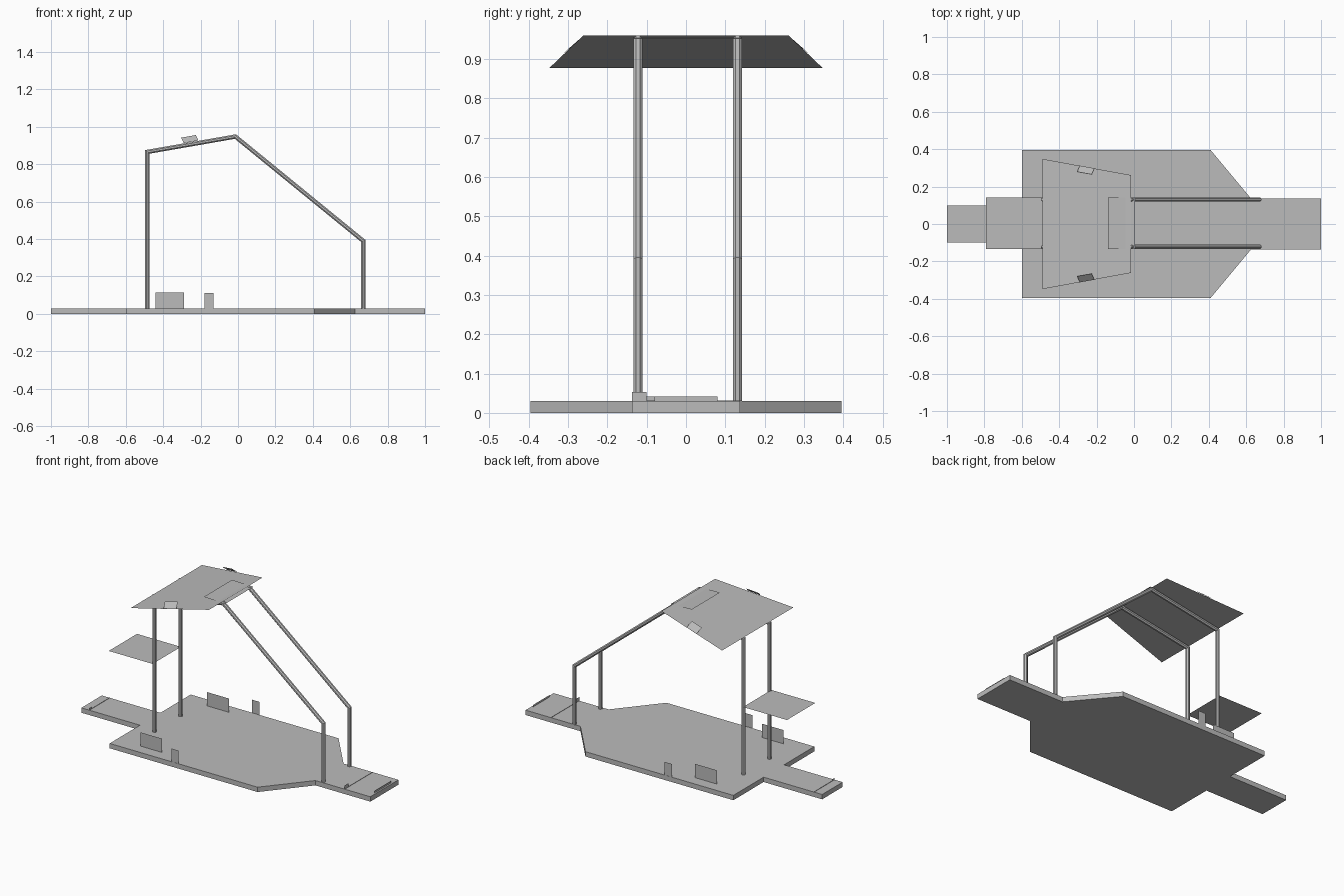
import bpy, bmesh, math
from mathutils import Vector

cube = bpy.data.objects.get("Cube")
if cube:
    bpy.data.objects.remove(cube, do_unlink=True)

grey = bpy.data.materials.new("plain grey")
grey.use_nodes = True
GREY = (0.5, 0.5, 0.5, 1)
grey.diffuse_color = GREY
grey.node_tree.nodes["Principled BSDF"].inputs["Base Color"].default_value = GREY

DECK = 0.03                     # deck thickness


def finish(name, bm):
    mesh = bpy.data.meshes.new(name)
    bm.to_mesh(mesh)
    bm.free()
    mesh.materials.append(grey)
    obj = bpy.data.objects.new(name, mesh)
    bpy.context.collection.objects.link(obj)
    return obj


def sheet(name, corners):
    """Thin flat panel through the given corners."""
    bm = bmesh.new()
    bm.faces.new([bm.verts.new(c) for c in corners])
    return finish(name, bm)


def upright_x(name, x0, x1, y, top):
    """Vertical panel running along x, standing on the deck."""
    return sheet(name, [(x0, y, DECK), (x1, y, DECK), (x1, y, top), (x0, y, top)])


def upright_y(name, x, y0, y1, top):
    """Vertical panel running along y, standing on the deck."""
    return sheet(name, [(x, y0, DECK), (x, y1, DECK), (x, y1, top), (x, y0, top)])


def tube(name, path, y, radius=0.0115, sides=8):
    """Mitred tube along an x-z path at a constant y."""
    bm = bmesh.new()
    pts = [Vector(p) for p in path]
    rings = []
    for i, p in enumerate(pts):
        a = (p - pts[i - 1]).normalized() if i else (pts[1] - p).normalized()
        b = (pts[i + 1] - p).normalized() if i < len(pts) - 1 else a
        na, nb = Vector((-a.y, a.x)), Vector((-b.y, b.x))
        mitre = (na + nb) / (1 + na.dot(nb))
        ring = []
        for k in range(sides):
            t = 2 * math.pi * (k + 0.5) / sides
            q = p + mitre * radius * math.cos(t) / math.cos(math.pi / sides)
            dy = radius * math.sin(t) / math.cos(math.pi / sides)
            ring.append(bm.verts.new((q.x, y + dy, q.y)))
        rings.append(ring)
    for r, s in zip(rings, rings[1:]):
        for k in range(sides):
            j = (k + 1) % sides
            bm.faces.new((r[k], r[j], s[j], s[k]))
    bm.faces.new(rings[0])
    bm.faces.new(rings[-1])
    bmesh.ops.recalc_face_normals(bm, faces=bm.faces)
    return finish(name, bm)


# Deck: half outline mirrored across the centre line, then extruded
half = [(-1, 0.1), (-0.6, 0.1), (-0.6, 0.395), (0.41, 0.395),
        (0.625, 0.137), (1, 0.137)]
outline = half + [(x, -y) for x, y in reversed(half)]
bm = bmesh.new()
base = bm.faces.new([bm.verts.new((x, y, 0)) for x, y in outline])
top = bmesh.ops.extrude_face_region(bm, geom=[base])
bmesh.ops.translate(bm, vec=(0, 0, DECK),
                    verts=[v for v in top["geom"] if isinstance(v, bmesh.types.BMVert)])
bmesh.ops.recalc_face_normals(bm, faces=bm.faces)
finish("deck", bm)

# Frame: two bent tubes from rear post over the roof to front post
frame = [(-0.485, DECK), (-0.485, 0.866), (-0.014, 0.948), (0.67, 0.39), (0.67, DECK)]
tube("right_frame_tube", frame, -0.122)
tube("left_frame_tube", frame, 0.131)

# Sloping canopy, narrower at the front
sheet("canopy", [(-0.49, -0.348, 0.877), (-0.015, -0.261, 0.96),
                 (-0.015, 0.261, 0.96), (-0.49, 0.348, 0.877)])

# Panel at the front of the canopy
sheet("canopy_front_panel", [(-0.14, -0.133, 0.958), (0.005, -0.133, 0.953),
                             (0.005, 0.143, 0.953), (-0.14, 0.143, 0.958)])

# Shelf behind the rear posts
sheet("rear_shelf", [(-0.79, -0.133, 0.45), (-0.49, -0.133, 0.45),
                     (-0.49, 0.143, 0.45), (-0.79, 0.143, 0.45)])

# Paired panels on the deck and tilted tabs on the canopy edges
for side, s in (("left", 1), ("right", -1)):
    upright_x(side + "_large_deck_panel", -0.44, -0.29, s * 0.325, 0.115)
    upright_x(side + "_small_deck_panel", -0.18, -0.13, s * 0.394, 0.111)
    tab = [(-0.29, s * 0.312, 0.913), (-0.212, s * 0.298, 0.927),
           (-0.226, s * 0.265, 0.956), (-0.304, s * 0.279, 0.942)]
    sheet(side + "_canopy_tab", tab if s < 0 else tab[::-1])

# Small fittings and seam strips at both ends
upright_y("nose_flag", 0.825, -0.137, -0.1, 0.053)
upright_y("nose_lip", 0.99, -0.08, 0.08, 0.042)
upright_y("nose_seam", 0.825, -0.137, 0.137, 0.032)
upright_y("tail_flag", -0.945, -0.1, -0.08, 0.042)
upright_y("tail_seam", -0.945, -0.1, 0.1, 0.032)
